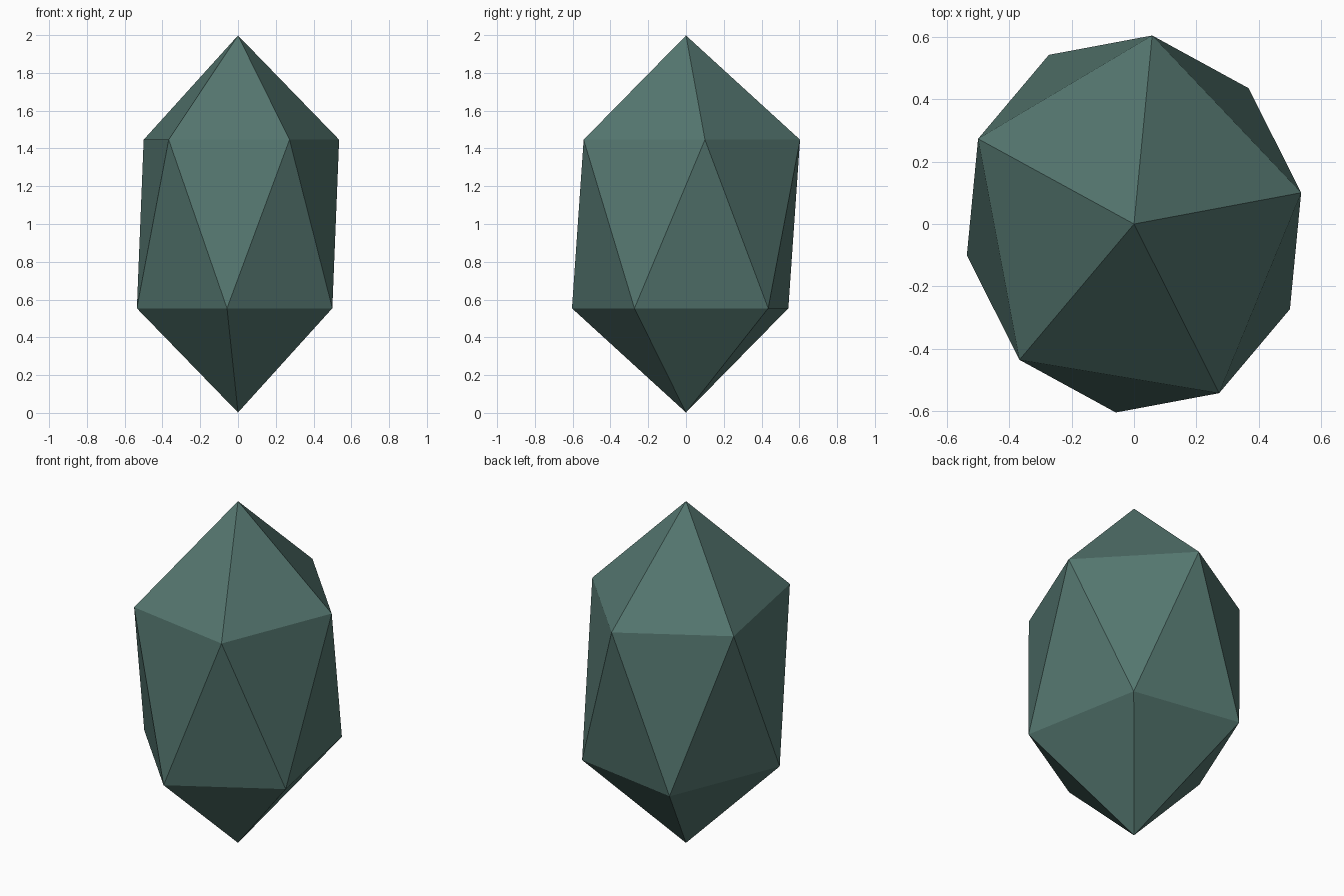
import bpy, math

if "Cube" in bpy.data.objects:
    bpy.data.objects.remove(bpy.data.objects["Cube"])

# Crystal: stretched flat-faced icosahedron, twisted slightly about z
bpy.ops.mesh.primitive_ico_sphere_add(subdivisions=1, radius=1, location=(0, 0, 1),
                                      rotation=(0, 0, math.radians(10.6)))
crystal = bpy.context.object
crystal.name = "crystal"
crystal.scale = (0.609, 0.685, 0.998)
bpy.ops.object.transform_apply(location=True, rotation=True, scale=True)
bpy.ops.object.shade_flat()

# Single dull teal colour
teal = bpy.data.materials.new("dull teal")
teal.diffuse_color = (0.089, 0.181, 0.159, 1)
teal.use_nodes = True
teal.node_tree.nodes["Principled BSDF"].inputs["Base Color"].default_value = teal.diffuse_color
crystal.data.materials.append(teal)
